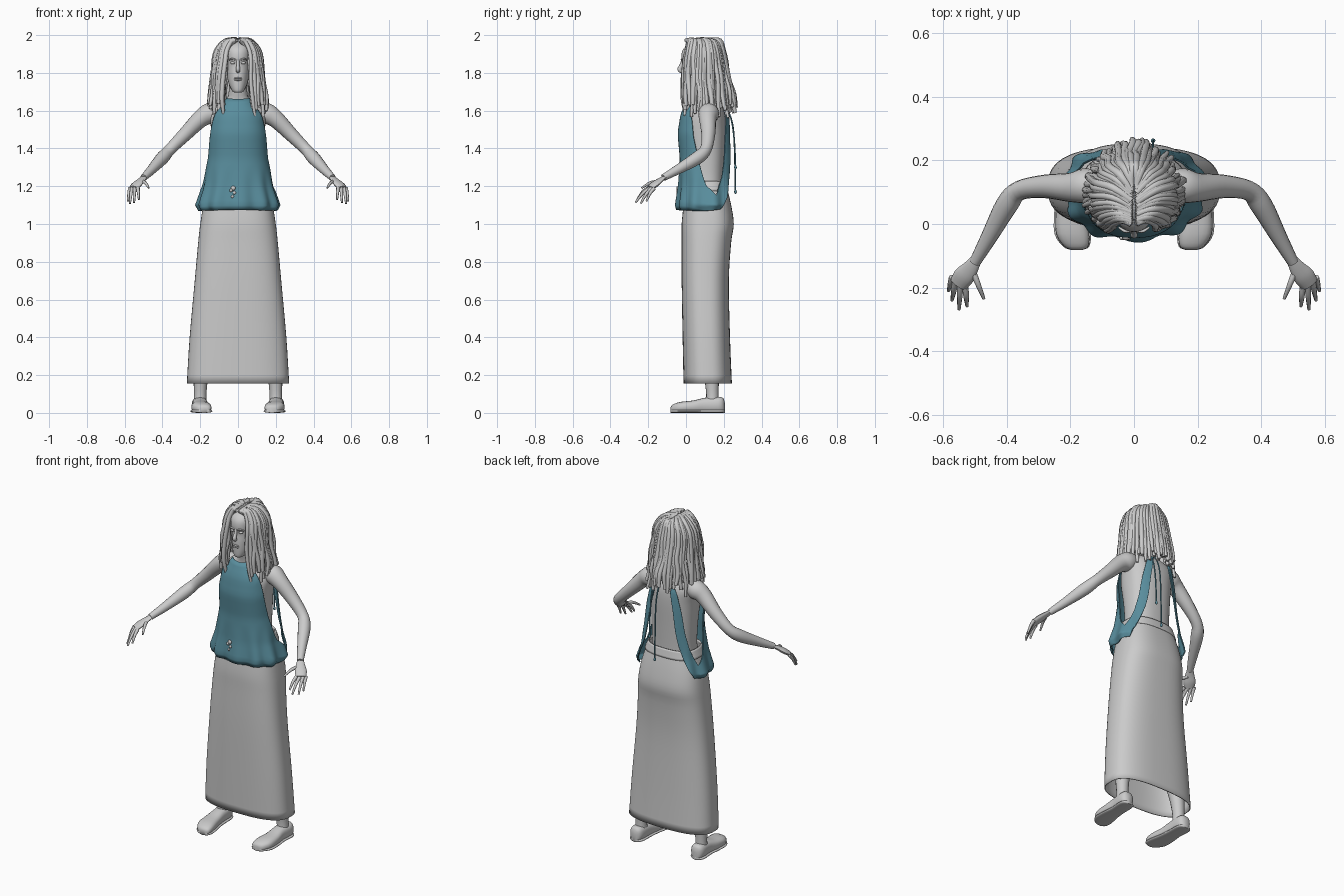
import bpy, bmesh, math, random
from mathutils import Vector

random.seed(4)
cube = bpy.data.objects.get("Cube")
if cube:
    bpy.data.objects.remove(cube, do_unlink=True)


def material(name, rgb):
    mat = bpy.data.materials.new(name)
    mat.use_nodes = True
    mat.diffuse_color = (*rgb, 1)
    mat.node_tree.nodes["Principled BSDF"].inputs["Base Color"].default_value = (*rgb, 1)
    return mat


GREY = material("plain grey", (0.6, 0.6, 0.6))
TEAL = material("teal cloth", (0.1, 0.27, 0.34))


def spline(rows, steps):
    """Smooth curve through rows of equal length."""
    out = []
    for i in range(len(rows) - 1):
        a, b, c, d = (rows[max(0, min(len(rows) - 1, i + j))] for j in (-1, 0, 1, 2))
        for s in range(steps):
            t = s / steps
            out.append([q + t / 2 * (r - p + t * (2 * p - 5 * q + 4 * r - w + t * (3 * (q - r) + w - p)))
                        for p, q, r, w in zip(a, b, c, d)])
    return out + [list(rows[-1])]


def lookup(table, key):
    """Linear interpolation of table rows by their first column."""
    for a, b in zip(table, table[1:]):
        if key <= b[0]:
            t = max(0, (key - a[0]) / (b[0] - a[0]))
            return [p + (q - p) * t for p, q in zip(a, b)][1:]
    return table[-1][1:]


def skin(bm, rings, closed=True, caps=True):
    loops = [[bm.verts.new(p) for p in ring] for ring in rings]
    n = len(loops[0])
    for a, b in zip(loops, loops[1:]):
        for i in range(n if closed else n - 1):
            j = (i + 1) % n
            bm.faces.new((a[i], a[j], b[j], b[i]))
    if caps:
        bm.faces.new(loops[0])
        bm.faces.new(loops[-1])


def power(v, e):
    return math.copysign(abs(v) ** (2 / e), v)


def around(angle, z, half, front, back, e=2.4):
    """Point on a rounded body section; angle zero faces the front."""
    mid, depth = (front + back) / 2, (back - front) / 2
    return Vector((half * power(math.sin(angle), e), mid - depth * power(math.cos(angle), e), z))


def body(bm, rows, steps=4, sides=40, e=2.4, caps=True):
    skin(bm, [[around(math.tau * i / sides, *row, e) for i in range(sides)]
              for row in spline(rows, steps)], caps=caps)


def tube(bm, rows, ref=(0, 0, 1), steps=4, sides=10, flat=1):
    """Round tube through rows of x, y, z, radius."""
    pts, rings = spline(rows, steps), []
    for i, p in enumerate(pts):
        ahead, behind = pts[min(i + 1, len(pts) - 1)], pts[max(i - 1, 0)]
        t = Vector(ahead[:3]) - Vector(behind[:3])
        u = t.cross(Vector(ref)).normalized()
        v = u.cross(t).normalized() * flat
        rings.append([Vector(p[:3]) + p[3] * (math.cos(a) * u + math.sin(a) * v)
                      for a in (math.tau * k / sides for k in range(sides))])
    skin(bm, rings)


def ball(bm, centre, size):
    made = bmesh.ops.create_uvsphere(bm, u_segments=14, v_segments=8, radius=1)["verts"]
    bmesh.ops.scale(bm, vec=size, verts=made)
    bmesh.ops.translate(bm, vec=centre, verts=made)


def finish(name, bm, mat, thick=0):
    bmesh.ops.recalc_face_normals(bm, faces=bm.faces)
    mesh = bpy.data.meshes.new(name)
    bm.to_mesh(mesh)
    bm.free()
    obj = bpy.data.objects.new(name, mesh)
    bpy.context.collection.objects.link(obj)
    mesh.materials.append(mat)
    bpy.ops.object.select_all(action="DESELECT")
    obj.select_set(True)
    bpy.context.view_layer.objects.active = obj
    bpy.ops.object.shade_smooth_by_angle(angle=math.radians(50))
    if thick:
        mod = obj.modifiers.new("thickness", "SOLIDIFY")
        mod.thickness, mod.offset = thick, 0
    return obj


# Torso and neck
bm = bmesh.new()
body(bm, [(1.05, .16, .01, .2), (1.2, .13, .015, .2), (1.35, .132, .01, .205), (1.5, .142, -.01, .212),
          (1.58, .15, .02, .208), (1.625, .12, .045, .19), (1.66, .062, .045, .16),
          (1.71, .048, .035, .14), (1.78, .046, .03, .14)])
finish("torso", bm, GREY)

# Head with simple facial relief
bm = bmesh.new()
body(bm, [(1.695, .015, -.008, .03), (1.705, .03, -.018, .06), (1.74, .048, -.022, .12),
          (1.79, .06, -.022, .17), (1.84, .067, -.018, .185), (1.88, .07, -.025, .19),
          (1.92, .07, -.018, .185), (1.95, .06, .01, .17), (1.97, .03, .05, .12)], e=2.2)
tube(bm, [(0, -.016, 1.87, .008), (0, -.026, 1.84, .009), (0, -.034, 1.818, .012), (0, -.022, 1.806, .009)],
     ref=(1, 0, 0))
for dz in (-.005, .004):
    ball(bm, (0, -.022, 1.768 + dz), (.022, .007, .005))
for s in (1, -1):
    ball(bm, (s * .028, -.012, 1.853), (.014, .009, .007))
    tube(bm, [(s * .012, -.023, 1.868, .004), (s * .03, -.022, 1.874, .005), (s * .048, -.01, 1.868, .003)])
finish("head", bm, GREY)

# Rope-like hair: an outer and an inner layer hanging from a centre parting
bm = bmesh.new()
for s in (1, -1):
    for layer, count in ((1, 24), (.87, 16)):
        for i in range(count):
            f = i / (count - 1)
            phi = math.radians(34 + 144 * f + random.uniform(-2, 2))
            sx, cy = s * math.sin(phi), -math.cos(phi)
            r = random.uniform(.0105, .014)
            size = layer * random.uniform(.97, 1.03)
            rows = [(s * .008, .0 + .14 * f, 1.978 - .01 * abs(f - .5), r * .8)]
            for polar in (32, 62, 90):
                w = math.sin(math.radians(polar)) * size
                mid = .09 + (.05 * (f - .5) if polar < 40 else 0)
                rows.append((.126 * w * sx, mid + .118 * w * cy,
                             1.86 + .126 * size * math.cos(math.radians(polar)), r))
            end = random.uniform(1.56, 1.64) + (0 if layer == 1 else .02)
            spread = 1.42 if cy > 0 else 1.02
            for t in (.35, .7, 1):
                sway = random.uniform(-.007, .007)
                rows.append((.126 * size * sx * (1 + .23 * t) + sway,
                             .09 + .118 * size * cy * (1 + (spread - 1) * t) + sway,
                             1.86 + (end - 1.86) * t, r * (1 if t < 1 else .65)))
            tube(bm, rows, ref=(math.cos(phi), s * math.sin(phi), 0), sides=8)
finish("hair_locks", bm, GREY)

# Arms, hands, legs and shoes
for s, side in ((1, "left"), (-1, "right")):
    def flip(rows):
        return [(s * x, y, z, r) for x, y, z, r in rows]

    bm = bmesh.new()
    tube(bm, flip([(.09, .12, 1.6, .04), (.15, .12, 1.585, .055), (.2, .115, 1.555, .046),
                   (.28, .118, 1.475, .037), (.36, .105, 1.395, .031), (.4, .06, 1.35, .035),
                   (.455, -.04, 1.29, .026), (.5, -.12, 1.245, .018)]), sides=16)
    finish(side + "_arm", bm, GREY)

    bm = bmesh.new()
    tube(bm, flip([(.495, -.11, 1.25, .017), (.515, -.14, 1.23, .026), (.535, -.165, 1.21, .033),
                   (.553, -.19, 1.19, .028)]), flat=.45, sides=14)
    fingers = [((.572, -.167, 1.19), (.583, -.21, 1.12)), ((.561, -.18, 1.19), (.572, -.24, 1.108)),
               ((.546, -.19, 1.19), (.55, -.268, 1.113)), ((.53, -.2, 1.19), (.525, -.258, 1.13)),
               ((.508, -.145, 1.225), (.472, -.235, 1.19))]
    for base, tip in fingers:
        mid = [(p + q) / 2 for p, q in zip(base, tip)]
        mid[2] += .01
        tube(bm, flip([(*base, .010), (*mid, .0085), (*tip, .005)]), sides=8)
    finish(side + "_hand", bm, GREY)

    bm = bmesh.new()
    tube(bm, flip([(.2, .14, .04, .036), (.2, .14, .1, .033), (.195, .135, .2, .04), (.17, .125, .36, .055),
                   (.14, .11, .55, .055), (.1, .11, .95, .08)]), ref=(0, 1, 0), sides=16)
    finish(side + "_leg", bm, GREY)

    shoe = spline([(-.081, .18, .018, .03), (-.07, .182, .038, .044), (-.03, .193, .052, .058),
                   (.04, .2, .046, .066), (.1, .2, .04, .08), (.17, .203, .041, .085),
                   (.197, .203, .03, .078), (.206, .203, .01, .05)], 3)
    for part, grow, height in (("shoe", 1, None), ("sole", 1.1, .018)):
        bm = bmesh.new()
        skin(bm, [[Vector((s * (x + grow * w * power(math.cos(a), 2.6)), y,
                           (height or h) * (.5 + .5 * power(math.sin(a), 2.6))))
                   for a in (math.tau * k / 20 for k in range(20))] for y, x, w, h in shoe])
        finish(side + "_" + part, bm, GREY)

# Long skirt, open at the hem, with a waistband
bm = bmesh.new()
body(bm, [(.155, .268, -.01, .24), (.4, .253, -.015, .23), (.7, .226, -.02, .224), (.9, .208, -.02, .236),
          (1, .197, -.02, .25), (1.1, .18, -.01, .236), (1.2, .152, 0, .212)], e=2.7, sides=56, caps=False)
finish("skirt", bm, GREY, .006)
bm = bmesh.new()
body(bm, [(1.175, .165, -.004, .222), (1.225, .147, .002, .211)], e=2.6, caps=False)
finish("waistband", bm, GREY, .008)

# Halter top: its upper and lower edges vary with the angle around the body
SECTIONS = [(1.07, .2, -.04, .25), (1.1, .217, -.048, .268), (1.2, .185, -.036, .255), (1.35, .16, -.03, .25),
            (1.48, .155, -.042, .24), (1.58, .14, -.026, .232), (1.67, .075, .015, .21)]
TOP = [(0, 1.66), (45, 1.665), (55, 1.6), (65, 1.53), (75, 1.35), (90, 1.2), (105, 1.15),
       (120, 1.25), (132, 1.42), (148, 1.61), (162, 1.61)]
BOTTOM = [(0, 1.075), (90, 1.07), (118, 1.08), (130, 1.14), (145, 1.28), (162, 1.58)]
bm = bmesh.new()
columns = []
for deg in range(-162, 163, 3):
    low, high = lookup(BOTTOM, abs(deg))[0], lookup(TOP, abs(deg))[0]
    column = []
    for k in range(25):
        z = low + (high - low) * k / 24
        half, front, back = lookup(SECTIONS, z)
        fold = .008 * max(0, min(1, (1.3 - z) / .2)) * math.sin(math.radians(deg * 11) + 1)
        point = around(math.radians(deg), z, half, front, back)
        out = Vector((math.sin(math.radians(deg)), -math.cos(math.radians(deg)), 0))
        column.append(point + out * fold)
    columns.append(column)
skin(bm, columns, closed=False, caps=False)
finish("halter_top", bm, TEAL, .006)

# Neck tie cords at the back
bm = bmesh.new()
for x, end in ((.025, 1.17), (.06, 1.3)):
    tube(bm, [(x, .19, 1.65, .004), (x, .235, 1.57, .004), (x, .255, 1.45, .004), (x, .262, end, .004)],
         ref=(1, 0, 0), sides=6)
    ball(bm, (x, .262, end), (.007, .007, .011))
finish("tie_cords", bm, TEAL)

# Small ornament on the front of the top
bm = bmesh.new()
for dx, z, size in ((0, 1.19, .012), (-.012, 1.178, .009), (.006, 1.165, .009), (-.004, 1.145, .008)):
    ball(bm, (-.025 + dx, -.043, z), (size, .008, size))
finish("ornament", bm, GREY)
